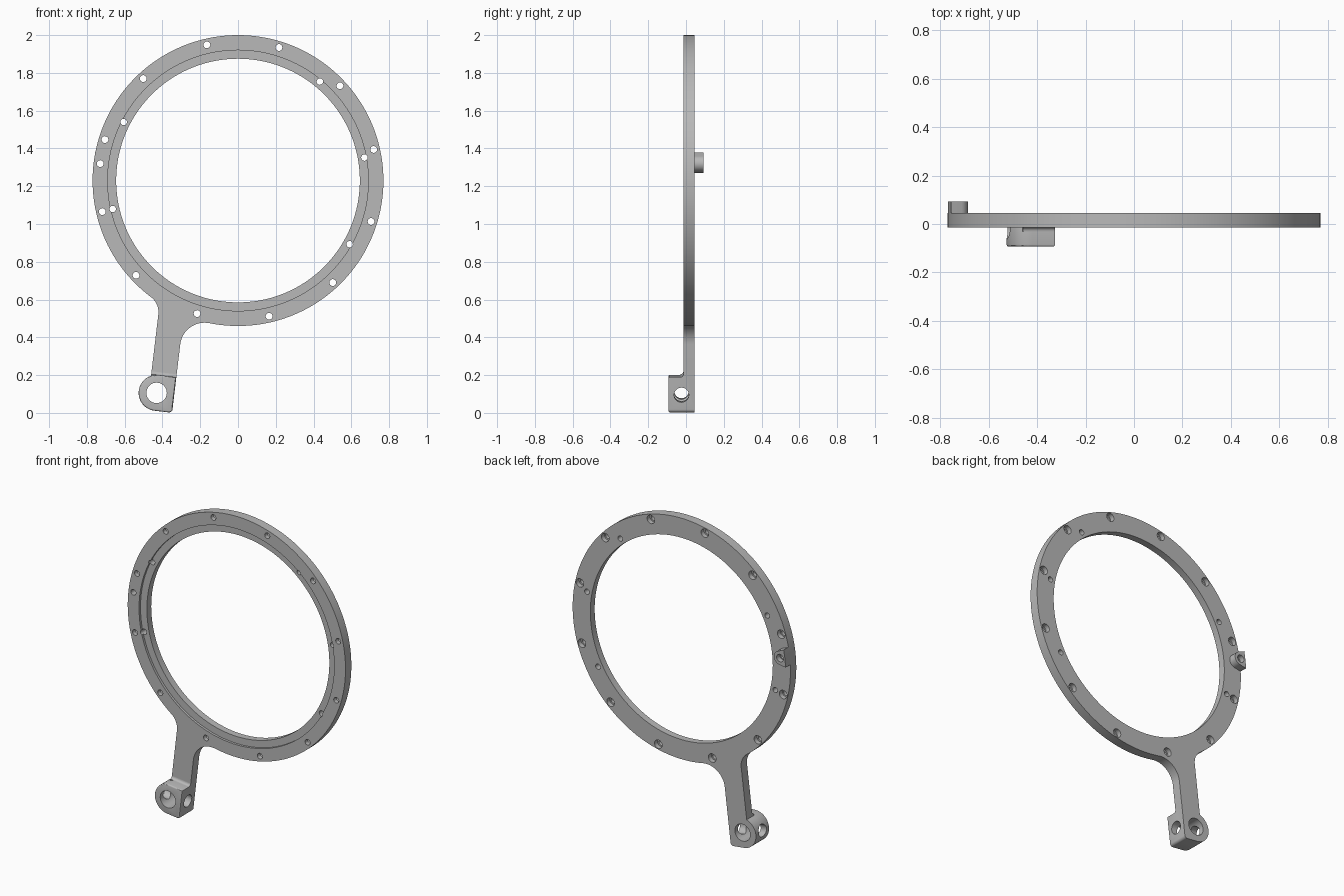
import bpy, bmesh, math
from mathutils import Vector, Matrix

cube = bpy.data.objects.get("Cube")
if cube:
    bpy.data.objects.remove(cube, do_unlink=True)

grey = bpy.data.materials.new("satin_grey")
grey.use_nodes = True
grey.diffuse_color = (0.48, 0.48, 0.48, 1)
grey.node_tree.nodes["Principled BSDF"].inputs["Base Color"].default_value = (0.48, 0.48, 0.48, 1)

# Main dimensions
FRONT, BACK, BLOCK_FRONT = -0.014, 0.045, -0.093
CENTRE = Vector((0, 1.23))
R_OUT, R_LEDGE, R_IN = 0.77, 0.69, 0.645
PIVOT = Vector((-0.431, 0.106))
TILT = math.radians(6.8)
UP = Vector((math.sin(TILT), math.cos(TILT)))      # along the arm
SIDE = Vector((math.cos(TILT), -math.sin(TILT)))   # across the arm
S_LEFT, S_RIGHT, R_END = -0.04, 0.094, 0.095


def arm_point(s, u):
    return PIVOT + SIDE * s + UP * u


def arc(c, r, a0, a1, n):
    return [c + r * Vector((math.cos(a0 + (a1 - a0) * i / n), math.sin(a0 + (a1 - a0) * i / n)))
            for i in range(n + 1)]


def angle(v):
    return math.atan2(v.y, v.x)


def finish(name, bm):
    bmesh.ops.recalc_face_normals(bm, faces=bm.faces)
    mesh = bpy.data.meshes.new(name)
    bm.to_mesh(mesh)
    bm.free()
    mesh.materials.append(grey)
    obj = bpy.data.objects.new(name, mesh)
    bpy.context.collection.objects.link(obj)
    return obj


def prism(name, points, offset, bevel=0):
    bm = bmesh.new()
    face = bm.faces.new([bm.verts.new(p) for p in points])
    rim = list(face.edges)
    ext = bmesh.ops.extrude_face_region(bm, geom=[face], use_keep_orig=True)
    bmesh.ops.translate(bm, vec=offset, verts=[g for g in ext["geom"] if isinstance(g, bmesh.types.BMVert)])
    if bevel:
        bmesh.ops.bevel(bm, geom=rim, offset=bevel, segments=3, profile=0.5, affect='EDGES')
    return finish(name, bm)


def plate(name, outline, y0, y1, bevel=0):
    return prism(name, [(p.x, y0, p.y) for p in outline], (0, y1 - y0, 0), bevel)


def lathe(bm, profile, n, place):
    rings = [[bm.verts.new(place @ Vector((r * math.cos(math.tau * i / n), r * math.sin(math.tau * i / n), h)))
              for i in range(n)] for r, h in profile]
    for a, b in zip(rings, rings[1:]):
        for i in range(n):
            bm.faces.new((a[i], a[(i + 1) % n], b[(i + 1) % n], b[i]))
    bm.faces.new(rings[0])
    bm.faces.new(rings[-1])


def along_y(p):
    return Matrix.Translation((p.x, 0, p.y)) @ Matrix.Rotation(-math.pi / 2, 4, 'X')


def cutter(name, parts):
    bm = bmesh.new()
    for profile, n, place in parts:
        lathe(bm, profile, n, place)
    obj = finish(name, bm)
    obj.hide_render = True
    return obj


def cut(obj, cutters):
    for c in cutters:
        mod = obj.modifiers.new(c.name, 'BOOLEAN')
        mod.operation, mod.solver, mod.object = 'DIFFERENCE', 'EXACT', c
    bpy.context.view_layer.update()
    mesh = bpy.data.meshes.new_from_object(obj.evaluated_get(bpy.context.evaluated_depsgraph_get()))
    obj.modifiers.clear()
    obj.data = mesh


def fillet(side, s, r):
    """Arc that blends the ring into one edge of the arm, from ring to arm."""
    base = arm_point(s, 0) + SIDE * side * r
    rel = base - CENTRE
    b = rel.dot(UP)
    c = base + UP * (-b - math.sqrt(b * b - rel.length_squared + (R_OUT + r) ** 2))
    a0, a1 = angle(CENTRE - c), angle(-SIDE * side)
    a1 = a0 + (a1 - a0 + math.pi) % math.tau - math.pi
    return arc(c, r, a0, a1, 16)


# Outline of the rounded arm end with its one square corner
end_turn = angle(UP)
corner_r = 0.018
corner = arc(arm_point(S_RIGHT - corner_r, corner_r - R_END), corner_r,
             end_turn + math.pi, end_turn + math.pi * 1.5, 6)
meet = math.asin(-S_LEFT / R_END)
end_left = arc(PIVOT, R_END, end_turn + meet, end_turn + math.pi, 32)
end_full = arc(PIVOT, R_END, end_turn, end_turn + math.pi, 40)

# Ring and arm in one plate
right_blend, left_blend = fillet(1, S_RIGHT, 0.13), fillet(-1, S_LEFT, 0.1)
a0 = angle(right_blend[0] - CENTRE)
a1 = angle(left_blend[0] - CENTRE)
ring_arc = arc(CENTRE, R_OUT, a0, a1 + math.tau, 150)
outline = ring_arc + left_blend[1:] + end_left + corner + right_blend[:0:-1]
frame = plate("ring_and_arm", outline, FRONT, BACK)

# Thick pivot block on the front of the arm end
block = plate("pivot_block", end_full + corner + [arm_point(S_RIGHT, R_END)], BLOCK_FRONT, FRONT, 0.008)

# Concave blend above the pivot block
cove_r = 0.016
cove = [(0.08, FRONT), (0.08, FRONT - cove_r)]
cove += [(p.x, p.y) for p in arc(Vector((R_END + cove_r, FRONT - cove_r)), cove_r, math.pi, math.pi / 2, 6)]
start = [arm_point(S_LEFT, u) for u, y in cove]
prism("block_blend", [(p.x, y, p.y) for p, (u, y) in zip(start, cove)],
      Vector((SIDE.x, 0, SIDE.y)) * (S_RIGHT - S_LEFT))

# Small boss on the back of the ring
boss_a = math.radians(173)
boss_c = CENTRE + 0.735 * Vector((math.cos(boss_a), math.sin(boss_a)))
spread = 0.055 / R_OUT
boss_outline = arc(CENTRE, R_OUT, boss_a - spread, boss_a + spread, 8)
boss_outline += arc(boss_c, 0.043, boss_a + math.pi * 0.6, boss_a + math.pi * 1.4, 16)
boss = plate("rear_boss", boss_outline, BACK, 0.093)

# Central opening with a front ledge
opening = cutter("opening_cutter", [([(R_LEDGE, -0.2), (R_LEDGE, FRONT + 0.015),
                                      (R_IN, FRONT + 0.015), (R_IN, 0.2)], 160, along_y(CENTRE))])

# Screw holes: counterbored outer circle, plain inner ones, one through the boss
holes = []
bore = [(0.018, -0.2), (0.018, 0.015), (0.027, 0.015), (0.027, 0.2)]
plain = [(0.017, -0.2), (0.017, 0.2)]
boss_bore = [(0.018, -0.2), (0.018, 0.06), (0.024, 0.06), (0.024, 0.2)]
for k in range(12):
    a = math.radians(12.9 + 30 * k)
    holes.append((bore, 24, along_y(CENTRE + 0.737 * Vector((math.cos(a), math.sin(a))))))
for deg in (10.3, 50.4, 152.9, 192.8, 330.3):
    a = math.radians(deg)
    holes.append((plain, 24, along_y(CENTRE + 0.68 * Vector((math.cos(a), math.sin(a))))))
screw_holes = cutter("screw_cutter", holes)
boss_hole = cutter("boss_cutter", [(boss_bore, 24, along_y(boss_c))])

# Pivot bore and the cross hole through the block
pivot_bore = cutter("pivot_cutter", [([(0.054, -0.2), (0.054, 0.2)], 40, along_y(PIVOT))])
cross = Matrix.Translation((PIVOT.x, -0.024, PIVOT.y)) @ \
    Vector((SIDE.x, 0, SIDE.y)).to_track_quat('Z', 'Y').to_matrix().to_4x4()
cross_hole = cutter("cross_cutter", [([(0.039, -0.2), (0.039, 0.2)], 32, cross)])

cut(frame, [opening, screw_holes, boss_hole, pivot_bore, cross_hole])
cut(block, [pivot_bore, cross_hole])
cut(boss, [boss_hole])
for c in (opening, screw_holes, boss_hole, pivot_bore, cross_hole):
    bpy.data.objects.remove(c, do_unlink=True)

# Smooth curved walls, keep edges sharp
bpy.ops.object.select_all(action='DESELECT')
for obj in bpy.context.collection.objects:
    if obj.type == 'MESH' and grey.name in obj.data.materials:
        obj.select_set(True)
        bpy.context.view_layer.objects.active = obj
bpy.ops.object.shade_smooth_by_angle(angle=math.radians(30))
